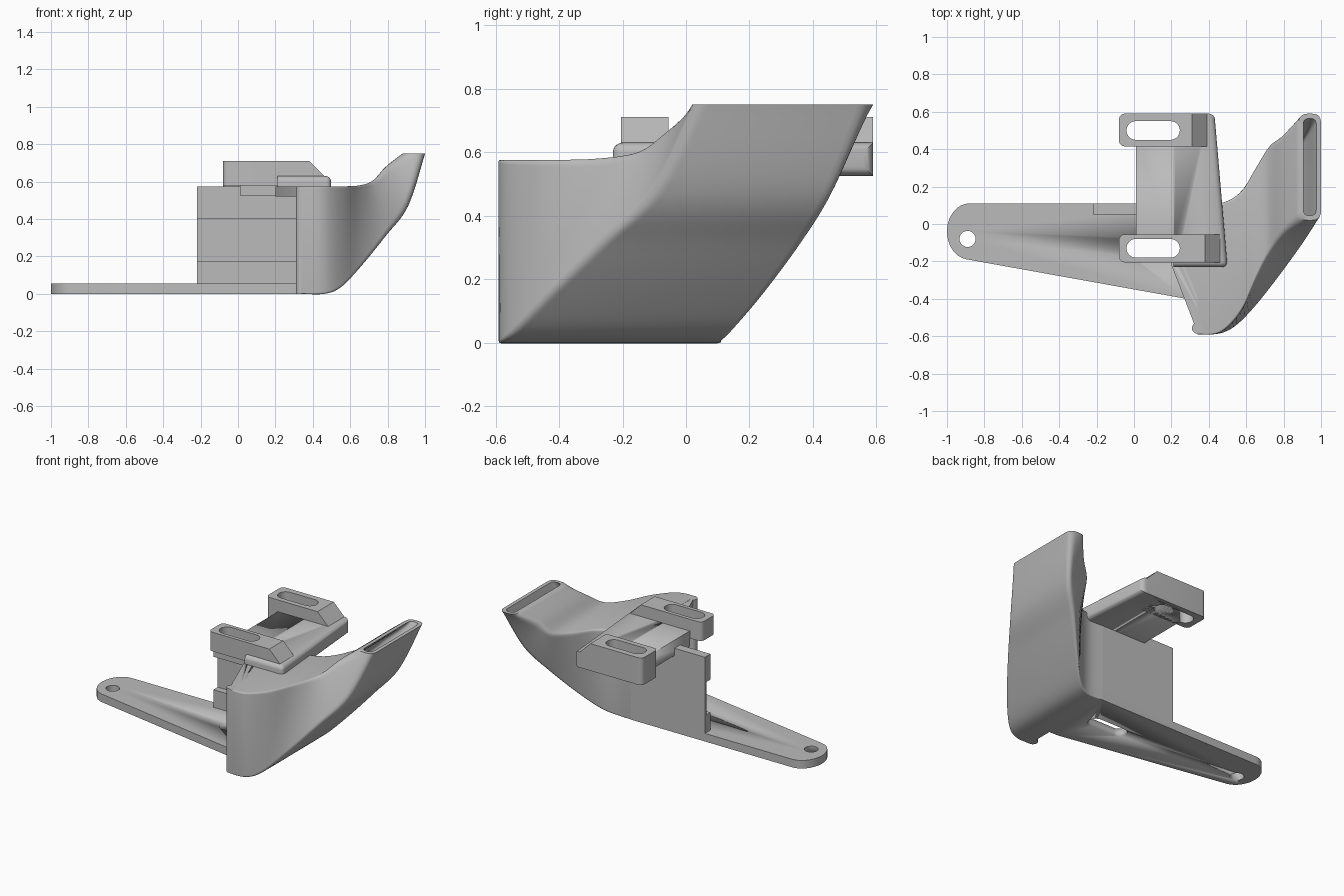
import bpy, bmesh, math
from mathutils import Vector

cube = bpy.data.objects.get("Cube")
if cube:
    bpy.data.objects.remove(cube, do_unlink=True)

grey = bpy.data.materials.new("light grey plastic")
grey.use_nodes = True
colour = (0.5, 0.5, 0.5, 1)
grey.diffuse_color = colour
grey.node_tree.nodes["Principled BSDF"].inputs["Base Color"].default_value = colour


def finish(name, bm, angle=30):
    bmesh.ops.recalc_face_normals(bm, faces=bm.faces)
    mesh = bpy.data.meshes.new(name)
    bm.to_mesh(mesh)
    bm.free()
    mesh.materials.append(grey)
    obj = bpy.data.objects.new(name, mesh)
    bpy.context.collection.objects.link(obj)
    bpy.ops.object.select_all(action='DESELECT')
    bpy.context.view_layer.objects.active = obj
    obj.select_set(True)
    bpy.ops.object.shade_smooth_by_angle(angle=math.radians(angle))
    return obj


def prism(name, outline, low, high, axis='z', round_rule=None, radius=0.03):
    """Extrude an outline along z, or an xz outline along y; round chosen edges."""
    bm = bmesh.new()
    place = (lambda p, d: (p[0], p[1], d)) if axis == 'z' else (lambda p, d: (p[0], d, p[1]))
    face = bm.faces.new([bm.verts.new(place(p, low)) for p in outline])
    moved = bmesh.ops.extrude_face_region(bm, geom=[face])["geom"]
    shift = Vector(place((0, 0), high - low))
    bmesh.ops.translate(bm, vec=shift, verts=[v for v in moved if isinstance(v, bmesh.types.BMVert)])
    if round_rule:
        edges = [e for e in bm.edges if round_rule(*[v.co for v in e.verts])]
        bmesh.ops.bevel(bm, geom=edges, offset=radius, segments=5, profile=0.5, affect='EDGES')
    return finish(name, bm)


def box(name, x0, x1, y0, y1, z0, z1):
    return prism(name, [(x0, y0), (x1, y0), (x1, y1), (x0, y1)], z0, z1)


def arc(cx, cy, rx, ry, start, end, steps=16):
    angles = [math.radians(start + (end - start) * i / steps) for i in range(steps + 1)]
    return [(cx + rx * math.cos(a), cy + ry * math.sin(a)) for a in angles]


def stadium(y):
    r, left, right = 0.05, 0.01, 0.195
    return arc(left, y, r, r, 90, 270) + arc(right, y, r, r, -90, 90)


def cut(targets, outline):
    cutter = prism("slot_cutter", outline, -0.2, 1)
    cutter.hide_render = True
    for obj in targets:
        bpy.context.view_layer.objects.active = obj
        mod = obj.modifiers.new("slot", 'BOOLEAN')
        mod.operation, mod.solver, mod.object = 'DIFFERENCE', 'EXACT', cutter
        bpy.ops.object.modifier_apply(modifier=mod.name)
    bpy.data.objects.remove(cutter, do_unlink=True)


# Base arm with rounded end
base = prism("base_arm", arc(-0.88, -0.04, 0.12, 0.15, 90, 262)
             + [(0.28, -0.4), (0.34, -0.4), (0.34, 0.11)], 0, 0.055)
cut([base], arc(-0.89, -0.08, 0.043, 0.043, 0, 345, 23))

# Back wall, thin in the middle with thicker rails above and below
box("back_wall", -0.22, 0.34, 0.095, 0.11, 0.03, 0.57)
box("lower_rail", -0.22, 0.34, 0.05, 0.11, 0.03, 0.175)
box("upper_rail", -0.22, 0.34, 0.05, 0.11, 0.4, 0.575)

# Inlet roof and the rounded lip of the front wall
roof = prism("inlet_roof", [(0.2, 0.1), (0.2, -0.22), (0.32, -0.53), (0.4, -0.56), (0.4, 0.1)], 0.52, 0.574)
prism("inlet_lip", arc(0.34, -0.557, 0.03, 0.03, 0, 345, 23), 0, 0.575)

# Mounting plate with rounded outer edges
plate = prism("mounting_plate", [(0.01, -0.06), (0.21, -0.06), (0.21, -0.23), (0.5, -0.23),
                                 (0.43, 0.59), (0.01, 0.59)], 0.525, 0.63,
              round_rule=lambda a, b: min(a.x, b.x) > 0.4 or (max(a.y, b.y) < -0.2 and a.z > 0.6 and b.z > 0.6))


# Slotted mounting lugs
def lug(name, y0, y1, bottom, shift):
    return prism(name, [(-0.08, bottom), (-0.08, 0.71), (0.38 + shift, 0.71),
                        (0.46 + shift, 0.63), (0.46 + shift, bottom)], y0, y1, 'y',
                 lambda a, b: max(a.x, b.x) < 0 and abs(a.z - b.z) > 0.05)


front_lug = lug("front_lug", -0.205, -0.055, 0.58, 0)
back_lug = lug("back_lug", 0.415, 0.59, 0.525, -0.07)
cut([base, roof, plate, front_lug], stadium(-0.13))
cut([plate, back_lug], stadium(0.5))

# Duct stations: bottom x z, top x z, then y of front bottom, front top, back bottom, back top
stations = [
    (0.34, 0, 0.34, 0.575, -0.59, -0.59, 0.11, 0.11),
    (0.46, 0, 0.46, 0.575, -0.585, -0.58, 0.11, 0.11),
    (0.55, 0.035, 0.57, 0.575, -0.54, -0.47, 0.15, 0.17),
    (0.66, 0.15, 0.65, 0.58, -0.43, -0.3, 0.25, 0.3),
    (0.79, 0.31, 0.72, 0.605, -0.27, -0.16, 0.37, 0.42),
    (0.91, 0.47, 0.79, 0.68, -0.11, -0.06, 0.47, 0.48),
    (1, 0.75, 0.88, 0.75, 0.02, 0.02, 0.59, 0.59),
]


def spline(p0, p1, p2, p3, t):
    return [0.5 * (2 * b + (c - a) * t + (2 * a - 5 * b + 4 * c - d) * t * t
                   + (3 * b - a - 3 * c + d) * t ** 3) for a, b, c, d in zip(p0, p1, p2, p3)]


def ring(bm, s, inset, radius):
    """Rounded quad through one station, moved inwards by inset."""
    xb, zb, xt, zt, fb, ft, bb, bt = s
    quad = [Vector(p) for p in ((xb, fb, zb), (xb, bb, zb), (xt, bt, zt), (xt, ft, zt))]

    def directions(i):
        return [(quad[j % 4] - quad[i]).normalized() for j in (i + 3, i + 1)]
    verts = []
    for i in range(4):
        before, after = directions(i)
        c = quad[i] + (before + after) * inset
        a, b = c + before * radius, c + after * radius
        for k in range(6):
            t = k / 5
            verts.append(bm.verts.new(a * (1 - t) ** 2 + c * 2 * t * (1 - t) + b * t * t))
    return verts


def bridge(bm, r0, r1):
    n = len(r0)
    for i in range(n):
        j = (i + 1) % n
        bm.faces.new((r0[i], r0[j], r1[j], r1[i]))


# Hollow curved duct: outer and inner skins joined by a rim at each end
bm = bmesh.new()
outer, inner = [], []
last = len(stations) - 1
steps = 5
for i in range(last * steps + 1):
    seg = min(i // steps, last - 1)
    near = [stations[min(max(seg + k, 0), last)] for k in (-1, 0, 1, 2)]
    s = spline(*near, i / steps - seg)
    u = i / (last * steps)
    outer.append(ring(bm, s, 0, 0.004 + 0.046 * u))
    inner.append(ring(bm, s, 0.055 - 0.03 * u, 0.004 + 0.03 * u))
for skin in (outer, inner):
    for r0, r1 in zip(skin, skin[1:]):
        bridge(bm, r0, r1)
bridge(bm, outer[0], inner[0])
bridge(bm, outer[-1], inner[-1])
finish("curved_duct", bm, 40)
